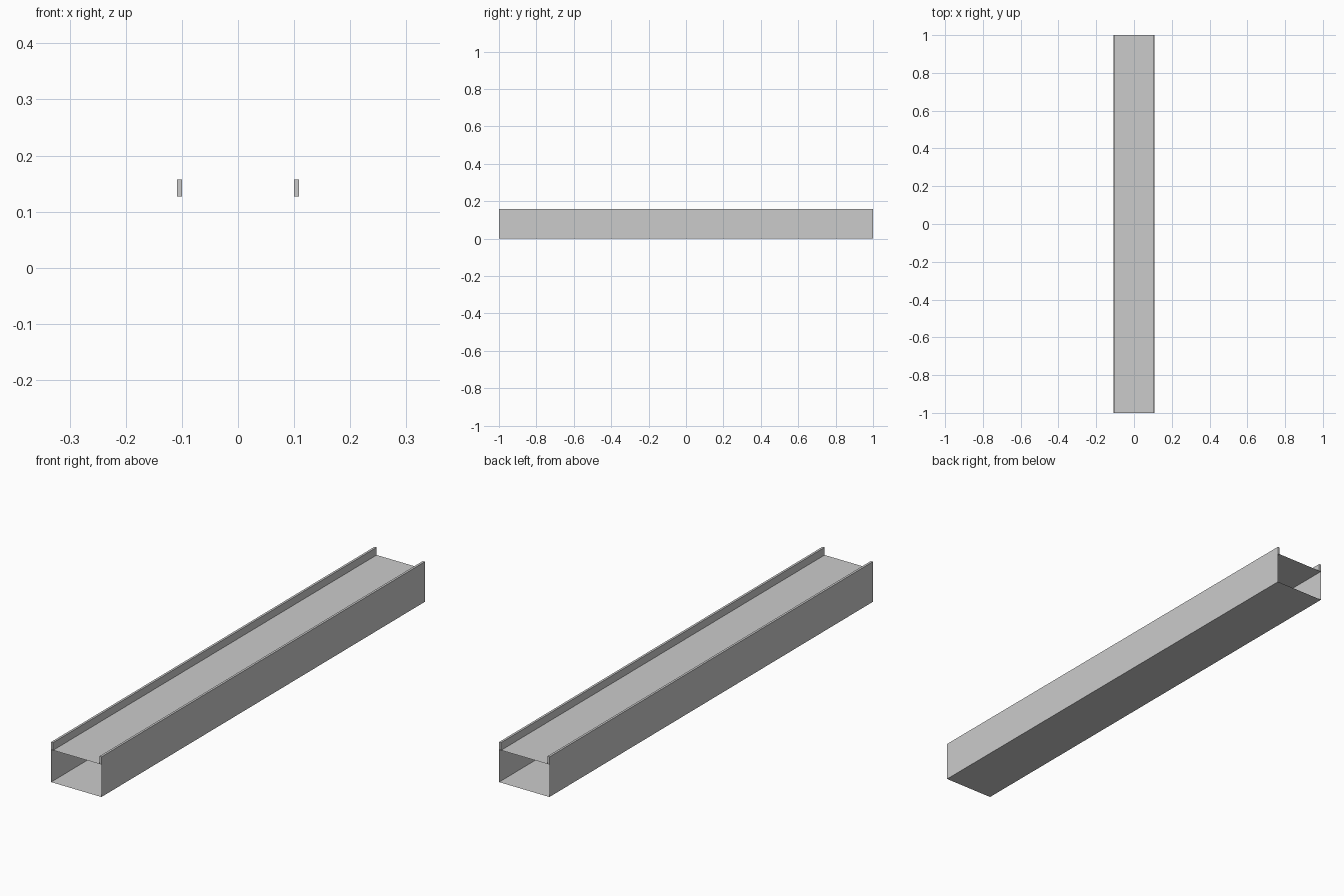
import bpy, bmesh

if "Cube" in bpy.data.objects:
    bpy.data.objects.remove(bpy.data.objects["Cube"])

HALF_LEN, OUT, INN = 1.0, 0.109, 0.10
DECK_Z, TOP_Z = 0.127, 0.157


def strip(bm, profile):
    """Sweep an open XZ profile along the full length in Y."""
    rows = [[bm.verts.new((x, y, z)) for x, z in profile] for y in (-HALF_LEN, HALF_LEN)]
    for i in range(len(profile) - 1):
        bm.faces.new((rows[0][i], rows[0][i + 1], rows[1][i + 1], rows[1][i]))


def finish(bm, name):
    bmesh.ops.remove_doubles(bm, verts=bm.verts, dist=1e-5)
    mesh = bpy.data.meshes.new(name)
    bm.to_mesh(mesh)
    bm.free()
    bpy.context.collection.objects.link(bpy.data.objects.new(name, mesh))


# Channel shell: inner lip, lip top, outer wall, floor, and mirrored back up
bm = bmesh.new()
half = [(INN, DECK_Z), (INN, TOP_Z), (OUT, TOP_Z), (OUT, 0)]
strip(bm, half + [(-x, z) for x, z in reversed(half)])

# Small end caps closing the raised lips; the space under the deck stays open
for side in (-1, 1):
    a, b = sorted((side * INN, side * OUT))
    for y in (-HALF_LEN, HALF_LEN):
        loop = [(a, DECK_Z), (b, DECK_Z), (b, TOP_Z), (a, TOP_Z)]
        if y > 0:
            loop.reverse()
        bm.faces.new([bm.verts.new((x, y, z)) for x, z in loop])
finish(bm, "channel_shell")

# Deck sheet between the walls
bm = bmesh.new()
strip(bm, [(-OUT, DECK_Z), (OUT, DECK_Z)])
finish(bm, "deck")
